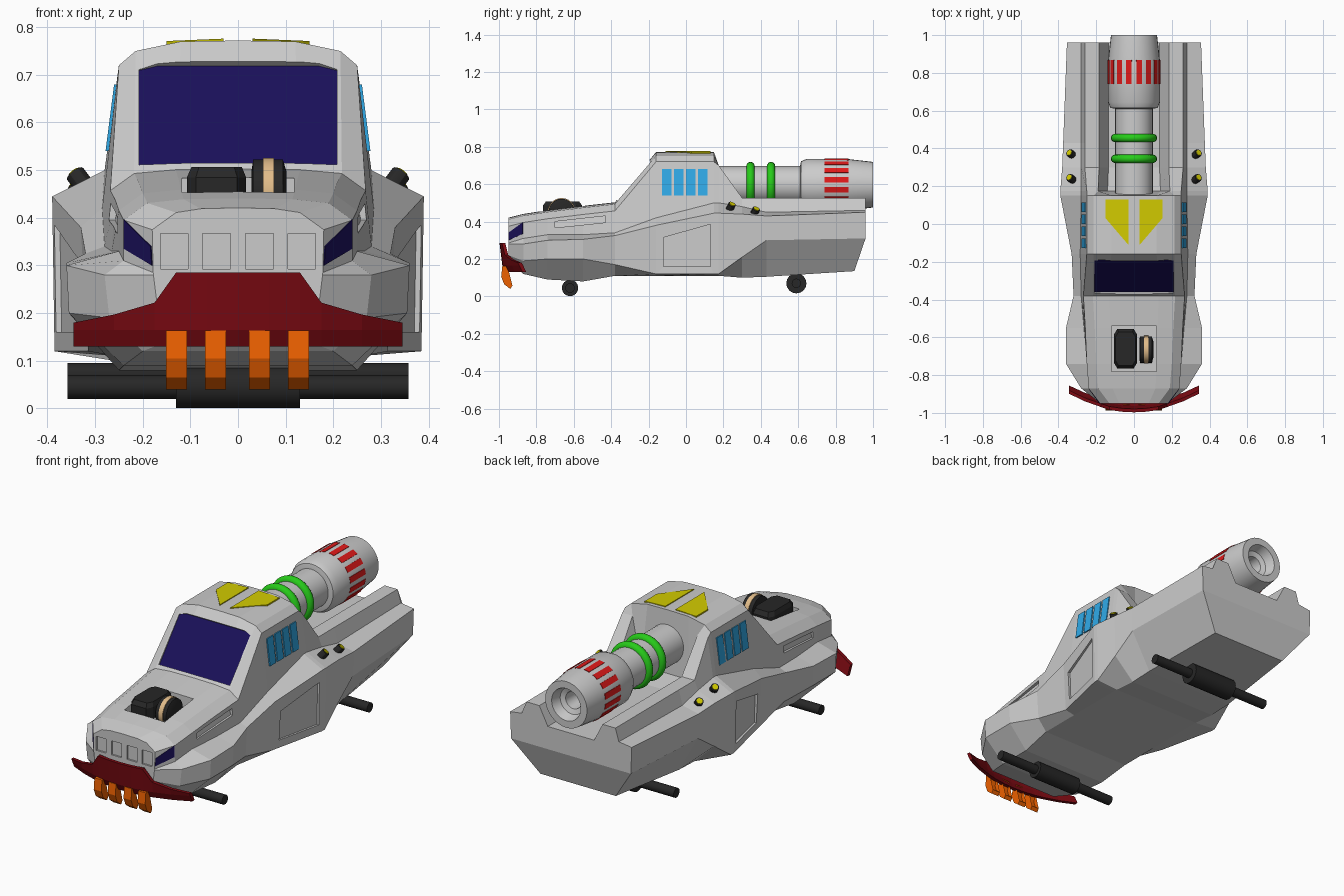
import bpy, bmesh, math
from mathutils import Vector

if "Cube" in bpy.data.objects:
    bpy.data.objects.remove(bpy.data.objects["Cube"])


def mat(name, r, g, b):
    m = bpy.data.materials.new(name)
    m.diffuse_color = (r, g, b, 1)
    m.use_nodes = True
    m.node_tree.nodes["Principled BSDF"].inputs["Base Color"].default_value = m.diffuse_color
    return m


NAVY, BLUE = mat("navy", .01, .005, .1), mat("blue", .03, .4, .8)
RED, DARKRED = mat("red", .75, .01, .01), mat("dark_red", .2, .003, .006)
GREEN, YELLOW = mat("green", .02, .6, .01), mat("yellow", .65, .6, 0)
ORANGE, BLACK, TAN = mat("orange", .85, .12, 0), mat("black", .02, .02, .02), mat("tan", .75, .5, .25)


def loft(name, rings, m=None, smooth=False, split_caps=False):
    """Skin a list of closed rings and cap both ends."""
    bm = bmesh.new()
    vs = [[bm.verts.new(p) for p in r] for r in rings]
    n = len(rings[0])
    for a, b in zip(vs, vs[1:]):
        for i in range(n):
            bm.faces.new((a[i], a[(i + 1) % n], b[(i + 1) % n], b[i]))
    caps = []
    for r in (vs[0], vs[-1]):
        if split_caps:                    # sloping lower strip, flat upper part
            bm.faces.new((r[0], r[1], r[-2], r[-1]))
            r = r[1:-1]
        caps.append(bm.faces.new(r))
    if n > 4 and not smooth:
        bmesh.ops.triangulate(bm, faces=caps)
    bmesh.ops.recalc_face_normals(bm, faces=bm.faces)
    me = bpy.data.meshes.new(name)
    bm.to_mesh(me)
    bm.free()
    ob = bpy.data.objects.new(name, me)
    bpy.context.collection.objects.link(ob)
    if m:
        me.materials.append(m)
    if smooth:
        bpy.context.view_layer.objects.active = ob
        ob.select_set(True)
        bpy.ops.object.shade_smooth_by_angle(angle=math.radians(30))
        ob.select_set(False)
    return ob


def prism(name, pts, vec, m=None):
    """Polygon extruded along a vector."""
    return loft(name, [pts, [Vector(p) + Vector(vec) for p in pts]], m)


def lathe(name, profile, centre, axis, m=None, n=32):
    """Revolve (radius, distance) pairs about an axis."""
    q = Vector(axis).to_track_quat('Z', 'Y')
    turn = [math.tau * i / n for i in range(n)]
    rings = [[q @ Vector((r * math.cos(a), r * math.sin(a), d)) + Vector(centre) for a in turn] for r, d in profile]
    return loft(name, rings, m, True)


def flip(pts, s):
    return [(p[0] * s, p[1], p[2]) for p in pts]


# Upper half sections: bonnet by rule, one cabin, one rear trough
def bonnet(x, z):
    return [(x, z), (x - .05, z + .036), (.6 * x - .03, z + .044), (0, z + .046)]


CABIN = [(.25, .72), (.215, .75), (.12, .77), (0, .772)]
BACK_WALL = [(.25, .70), (.19, .70), (.14, .45), (0, .45)]
TROUGH = [(.26, .527), (.185, .527), (.135, .43), (0, .43)]

# Hull stations: y, lower half section (bottom edge, side low, side high, shoulder), upper section
mid = [(.26, .11), (.385, .12), (.39, .445), (.28, .50)]
STATIONS = [
    (-.95, [(.15, .14), (.17, .22), (.175, .28), (.178, .285)], bonnet(.18, .375)),
    (-.87, [(.2, .12), (.27, .19), (.28, .28), (.24, .31)], bonnet(.24, .395)),
    (-.74, [(.24, .09), (.355, .2), (.36, .3), (.25, .33)], bonnet(.25, .415)),
    (-.55, [(.25, .08), (.355, .2), (.36, .305), (.265, .33)], bonnet(.258, .438)),
    (-.38, [(.26, .11), (.31, .17), (.32, .325), (.28, .34)], bonnet(.268, .457)),
    (-.16, [(.26, .11), (.315, .12), (.33, .38), (.285, .42)], CABIN),
    (.15, mid, CABIN),
    (.175, mid, BACK_WALL),
    (.30, [(.26, .10), (.375, .21), (.38, .44), (.28, .48)], TROUGH),
    (.43, [(.26, .105), (.37, .30), (.375, .43), (.28, .45)], TROUGH),
    (.96, [(.22, .135), (.35, .31), (.355, .45), (.28, .46)], TROUGH),
]
rings = []
for y, low, up in STATIONS:
    half = [(x, y, z) for x, z in low + up]
    if abs(y) > .9:                       # nose and tail undercut
        half[0] = (half[0][0], y - math.copysign(.06, y), half[0][2])
    rings.append(half + flip(half[-2::-1], -1))
hull = loft("hull", rings, split_caps=True)


# Recessed panels cut into the hull
def wind(x, t, d):
    """Point on the windscreen plane: across, up the slope, outward."""
    return (x, -.38 + .636 * t - .772 * d, .504 + .772 * t + .636 * d)


half = [(.208, .015), (.208, .278), (.17, .29)]
screen = half + [(-x, t) for x, t in half[::-1]]
square = [(-1, -1), (1, -1), (1, 1), (-1, 1)]
cutters = [
    prism("cut_screen", [wind(x, t, -.018) for x, t in screen], (0, -.04, .033)),
    prism("cut_well", [(.118 * a, -.66 + .12 * b, .425) for a, b in square], (0, 0, .2)),
]
for s in (-1, 1):
    for a in (.045, .134):
        cutters.append(prism("cut_grille", [(s * a + .029 * i, -.941, .33 + .037 * j) for i, j in square], (0, -.05, 0)))
    cutters.append(prism("cut_door", flip([(.315, -.12, .16), (.37, .13, .16), (.374, .13, .385), (.32, -.12, .315)], s),
                         (s * .06, 0, 0)))
    cutters.append(prism("cut_slot", flip([(.243, -.7, .367), (.258, -.43, .395), (.25, -.43, .43), (.24, -.7, .4)], s),
                         (s * .05, 0, 0)))
bpy.context.view_layer.objects.active = hull
for c in cutters:
    md = hull.modifiers.new("cut", 'BOOLEAN')
    md.operation, md.solver, md.object = 'DIFFERENCE', 'EXACT', c
    bpy.ops.object.modifier_apply(modifier=md.name)
    bpy.data.objects.remove(c)

# Windscreen
prism("windscreen", [wind(x, t, -.015) for x, t in screen], (0, .0077, -.0064), NAVY)

for s in (-1, 1):
    # Headlights, roof panels
    prism("headlight", flip([(.184, -.95, .34), (.24, -.873, .396), (.24, -.873, .335), (.181, -.95, .3)], s),
          (-s * .01, .01, 0), NAVY)
    prism("roof_panel", flip([(.03, .13, .767), (.15, .13, .762), (.15, .03, .762), (.03, -.11, .767)], s),
          (0, 0, .009), YELLOW)
    # Side window louvres
    for k in range(4):
        prism("side_window", [(s * (.257 - .009 * b), -.103 + k * .064 + .025 * a, .61 + .07 * b) for a, b in square],
              (s * .012, 0, 0), BLUE)
    # Small rear-facing lamps
    for y, z in ((.235, .47), (.365, .445)):
        ax = (s * .45, .3, .6)
        lathe("lamp", [(.021, -.02), (.021, .03)], (s * .325, y, z), ax, BLACK, 12)
        lathe("lamp_lens", [(.015, .02), (.015, .034)], (s * .325, y, z), ax, YELLOW, 12)

# Engine box and roller in the bonnet well
octagon = [(1, .7), (.7, 1), (-.7, 1), (-1, .7), (-1, -.7), (-.7, -1), (.7, -1), (1, -.7)]
loft("engine_box", [[(-.045 + k * .062 * a, -.66 + k * .105 * b, z) for a, b in octagon]
                    for k, z in ((1, .42), (1, .485), (.85, .507))], BLACK)
lathe("roller", [(.045, 0), (.07, .004), (.07, .066), (.045, .074)], (.028, -.665, .452), (1, 0, 0), BLACK, 24)
lathe("roller_band", [(.074, 0), (.074, .024)], (.052, -.665, .452), (1, 0, 0), TAN, 24)

# Cannon: barrel, hollow muzzle, rings and slots
Z = .597
lathe("barrel", [(.1, .14), (.1, .64)], (0, 0, Z), (0, 1, 0))
lathe("muzzle", [(.1, .61), (.125, .615), (.138, .645), (.138, .86), (.122, 1), (.085, 1), (.07, .95),
                 (.045, .94), (.04, .86)], (0, 0, Z), (0, 1, 0))
for y in (.345, .455):
    prof = [(.1 + .022 * math.sin(a), -.022 * math.cos(a)) for a in [math.pi * i / 8 for i in range(9)]]
    lathe("barrel_ring", prof, (0, y, Z), (0, 1, 0), GREEN)
for k in range(16):
    a = math.tau * (k + .5) / 16
    u, v = Vector((math.cos(a), 0, math.sin(a))), Vector((-math.sin(a), 0, math.cos(a)))
    c = Vector((0, .804, Z)) + u * .128
    prism("muzzle_slot", [c + v * i * .015 + Vector((0, j * .064, 0)) for i, j in square], u * .011, RED)

# Bumper: curved blade, leaning forward at the top
cols = []
for x, zt in ((.345, .18), (.26, .197), (.175, .222), (.13, .285), (.065, .285), (0, .285)):
    y = -.985 + .76 * x * x
    f = .012 * (zt - .13) / .155
    cols.append([(x, y + .02, .13), (x, y + .003, .165), (x, y - f, zt),
                 (x, y + .018 - f, zt), (x, y + .022, .17), (x, y + .04, .13)])
loft("bumper", [flip(c, -1) for c in cols] + cols[-2::-1], DARKRED)

# Hooks under the bumper
HOOK = [(-.955, .163), (-.982, .163), (-.988, .105), (-.972, .065), (-.94, .04), (-.928, .058), (-.955, .08), (-.965, .11)]
for x in (-.129, -.047, .045, .127):
    prism("hook", [(x - .022, y, z) for y, z in HOOK], (.044, 0, 0), ORANGE)

# Axles with thick middle housings
for y, z, r in ((-.62, .045, .044), (.59, .07, .054)):
    lathe("axle", [(.025, -.358), (.025, .358)], (0, y, z), (1, 0, 0), BLACK, 16)
    lathe("axle_housing", [(r, -.13), (r, .13)], (0, y, z), (1, 0, 0), BLACK, 16)
